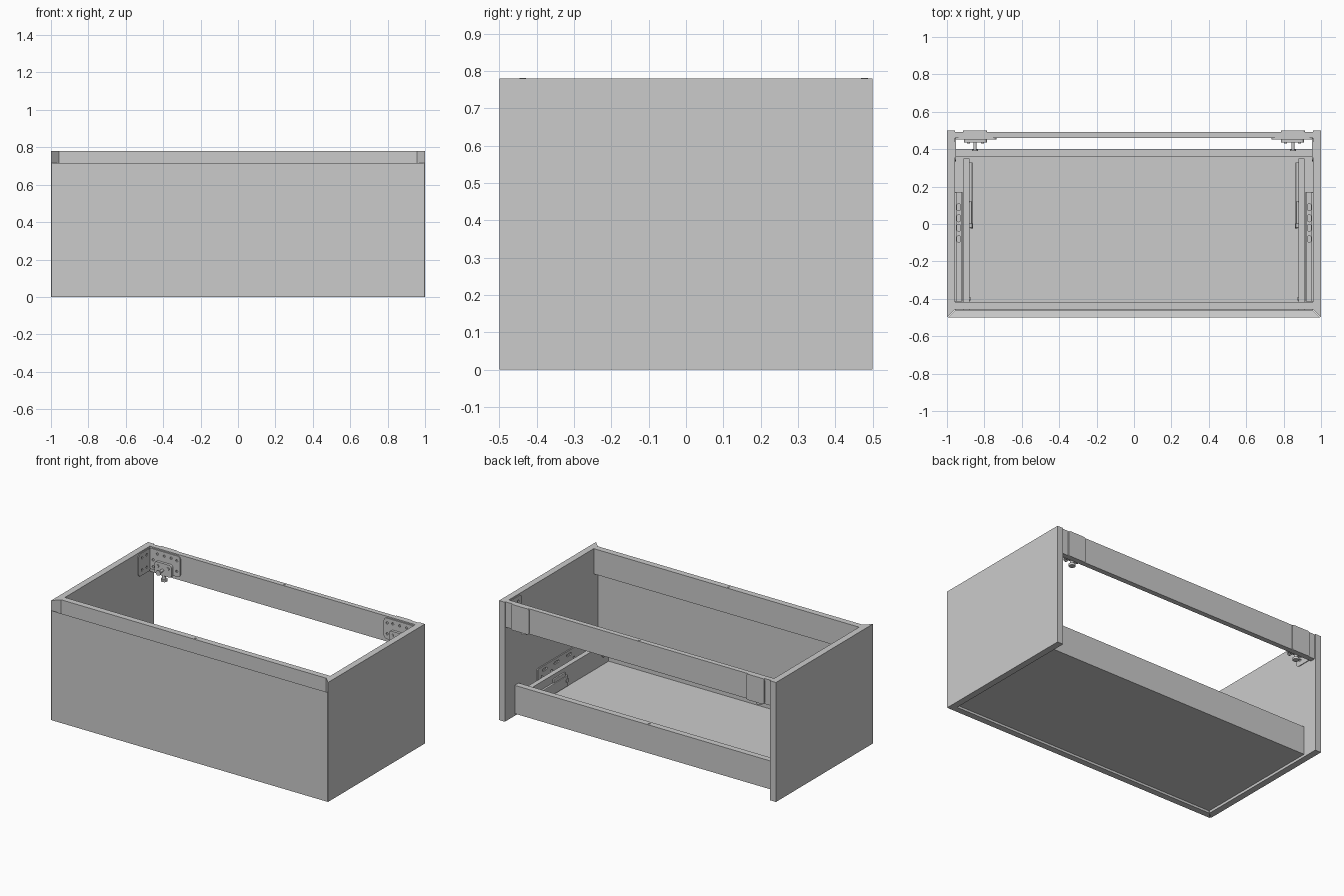
import bpy, bmesh
from math import pi, cos, sin
from mathutils import Matrix, Vector

if "Cube" in bpy.data.objects:
    bpy.data.objects.remove(bpy.data.objects["Cube"])


def finish(name, bm, mirror=False, smooth=False):
    bmesh.ops.recalc_face_normals(bm, faces=bm.faces[:])
    me = bpy.data.meshes.new(name)
    bm.to_mesh(me)
    bm.free()
    ob = bpy.data.objects.new(name, me)
    bpy.context.collection.objects.link(ob)
    if mirror:
        ob.modifiers.new("Mirror", "MIRROR").use_clip = False
    if smooth:
        bpy.ops.object.select_all(action="DESELECT")
        ob.select_set(True)
        bpy.context.view_layer.objects.active = ob
        bpy.ops.object.shade_smooth_by_angle(angle=0.6)
    return ob


def box(name, x, y, z, mirror=False, bevel=0):
    bm = bmesh.new()
    size = Vector((x[1] - x[0], y[1] - y[0], z[1] - z[0]))
    mid = Vector((x[0] + x[1], y[0] + y[1], z[0] + z[1])) / 2
    bmesh.ops.create_cube(bm, size=1, matrix=Matrix.Translation(mid) @ Matrix.Diagonal(size).to_4x4())
    if bevel:
        bmesh.ops.bevel(bm, geom=bm.edges[:], offset=bevel, segments=2, affect="EDGES", profile=0.5)
    return finish(name, bm, mirror)


def prism(name, pts, a, b, place, mirror=False):
    # extrude a 2D profile; place maps (u, v, depth) to world
    bm = bmesh.new()
    lo = [bm.verts.new(place(u, v, a)) for u, v in pts]
    hi = [bm.verts.new(place(u, v, b)) for u, v in pts]
    n = len(pts)
    bm.faces.new(lo)
    bm.faces.new(hi)
    for i in range(n):
        bm.faces.new((lo[i], lo[(i + 1) % n], hi[(i + 1) % n], hi[i]))
    return finish(name, bm, mirror)


def rod(name, centre, r, length, axis, mirror=False, seg=16):
    bm = bmesh.new()
    rot = {"z": Matrix.Identity(4), "x": Matrix.Rotation(pi / 2, 4, "Y"), "y": Matrix.Rotation(pi / 2, 4, "X")}[axis]
    bmesh.ops.create_cone(bm, cap_ends=True, segments=seg, radius1=r, radius2=r, depth=length,
                          matrix=Matrix.Translation(Vector(centre)) @ rot)
    return finish(name, bm, mirror, smooth=True)


def rounded(u0, u1, v0, v1, r):
    pts = []
    for cu, cv, start in ((u1 - r, v1 - r, 0), (u0 + r, v1 - r, 1), (u0 + r, v0 + r, 2), (u1 - r, v0 + r, 3)):
        for k in range(5):
            t = (start + k / 4) * pi / 2
            pts.append((cu + r * cos(t), cv + r * sin(t)))
    return pts


def holed_plate(name, outline, holes, a, b, place):
    # filled 2D curve with holes, extruded and mirrored
    cu = bpy.data.curves.new(name + "_outline", "CURVE")
    cu.dimensions = "2D"
    cu.fill_mode = "BOTH"
    cu.extrude = (b - a) / 2
    for loop in [outline] + holes:
        sp = cu.splines.new("POLY")
        sp.points.add(len(loop) - 1)
        for p, (u, v) in zip(sp.points, loop):
            p.co = (u, v, 0, 1)
        sp.use_cyclic_u = True
    tmp = bpy.data.objects.new(name + "_outline", cu)
    bpy.context.collection.objects.link(tmp)
    dg = bpy.context.evaluated_depsgraph_get()
    me = bpy.data.meshes.new_from_object(tmp.evaluated_get(dg))
    bm = bmesh.new()
    bm.from_mesh(me)
    bmesh.ops.remove_doubles(bm, verts=bm.verts[:], dist=1e-5)
    for f in bm.faces:
        f.smooth = False
    for v in bm.verts:
        v.co = place(v.co.x, v.co.y, v.co.z + (a + b) / 2)
    bpy.data.objects.remove(tmp)
    bpy.data.curves.remove(cu)
    bpy.data.meshes.remove(me)
    return finish(name, bm, True)


def hole(u, v, r=0.008):
    return rounded(u - r, u + r, v - r, v + r, r * 0.98)


XY = lambda u, v, d: (u, v, d)
XZ = lambda u, v, d: (u, d, v)
YZ = lambda u, v, d: (d, u, v)

# Cabinet carcass: side panels with mitred front edges, front and back rails
prism("side_panel", [(1, -0.5), (1, 0.5), (0.958, 0.5), (0.958, -0.458)], 0, 0.78, XY, True)
box("front_rail", (-0.958, 0.958), (-0.457, -0.417), (0.615, 0.78))
box("back_rail", (-0.958, 0.958), (0.46, 0.493), (0.615, 0.78))

# Drawer front: mitred ends, top edge sloping back as a finger grip
bm = bmesh.new()
rings = []
for s in (-1, 1):
    rings.append([bm.verts.new(p) for p in ((s * 0.997, -0.5, 0), (s * 0.997, -0.5, 0.715),
                                            (s * 0.956, -0.459, 0.675), (s * 0.956, -0.459, 0))])
bm.faces.new(rings[0])
bm.faces.new(rings[1])
for i in range(4):
    j = (i + 1) % 4
    bm.faces.new((rings[0][i], rings[0][j], rings[1][j], rings[1][i]))
finish("drawer_front", bm)

# Drawer box
box("drawer_bottom", (-0.956, 0.956), (-0.459, 0.36), (0.015, 0.05))
box("drawer_back", (-0.956, 0.956), (0.36, 0.4), (0.015, 0.2))
box("drawer_side", (0.88, 0.912), (-0.459, 0.35), (0.05, 0.18), True)
box("drawer_side_latch", (0.864, 0.88), (-0.02, 0.33), (0.06, 0.13), True, 0.004)
box("latch_lever", (0.868, 0.88), (0.0, 0.12), (0.13, 0.155), True, 0.003)
rod("latch_knob", (0.868, -0.01, 0.1), 0.014, 0.012, "x", True)
rod("drawer_side_screw", (0.878, -0.4, 0.11), 0.01, 0.01, "x", True)

# Runners: slotted wall plate plus perforated ledge
slots = [rounded(y - 0.025, y + 0.025, 0.185, 0.2, 0.007) for y in (-0.3, -0.15, -0.02, 0.1)]
slots += [hole(y, 0.155) for y in (-0.35, -0.2, 0.03, 0.13)]
holed_plate("runner_wall_plate", rounded(-0.415, 0.17, 0.1, 0.22, 0.006), slots, 0.949, 0.957, YZ)
ledge_holes = [rounded(0.928, 0.946, y - 0.018, y + 0.018, 0.007) for y in (0.09, 0.03, -0.02, -0.08)]
holed_plate("runner_ledge", rounded(0.918, 0.952, -0.415, 0.17, 0.003), ledge_holes, 0.1, 0.108, XY)
box("runner_lip", (0.916, 0.921), (-0.415, 0.17), (0.06, 0.13), True)

# Wall-hanging brackets in the rear corners
bh = [hole(x, z) for x, z in ((0.76, 0.74), (0.8, 0.745), (0.85, 0.745), (0.9, 0.745), (0.93, 0.7),
                              (0.76, 0.67), (0.93, 0.655))]
holed_plate("bracket_back_plate", rounded(0.735, 0.957, 0.635, 0.772, 0.02), bh, 0.453, 0.46, XZ)
sh = [hole(y, z) for y, z in ((0.37, 0.74), (0.42, 0.74), (0.37, 0.66), (0.42, 0.66))]
holed_plate("bracket_side_plate", rounded(0.335, 0.458, 0.625, 0.772, 0.02), sh, 0.952, 0.957, YZ)
prism("bracket_body", rounded(0.785, 0.91, 0.625, 0.705, 0.02), 0.436, 0.454, XZ, True)
for i, x in enumerate((0.81, 0.885)):
    rod(f"bracket_body_screw_{i + 1}", (x, 0.434, 0.68), 0.009, 0.008, "y", True)
rod("depth_bolt", (0.85, 0.415, 0.66), 0.009, 0.05, "y", True)
rod("depth_bolt_head", (0.85, 0.394, 0.66), 0.017, 0.01, "y", True)
rod("height_bolt", (0.85, 0.452, 0.605), 0.012, 0.04, "z", True)
rod("height_bolt_foot", (0.85, 0.452, 0.592), 0.02, 0.014, "z", True)
prism("hanging_plate", rounded(0.785, 0.914, 0.612, 0.78, 0.012), 0.492, 0.5, XZ, True)

# Small dowel caps at the middle of each rail
for name, y, z in (("front_rail_dowel", -0.437, 0.78), ("back_rail_dowel", 0.478, 0.78), ("drawer_back_dowel", 0.38, 0.2)):
    rod(name, (0, y, z), 0.009, 0.003, "z")
